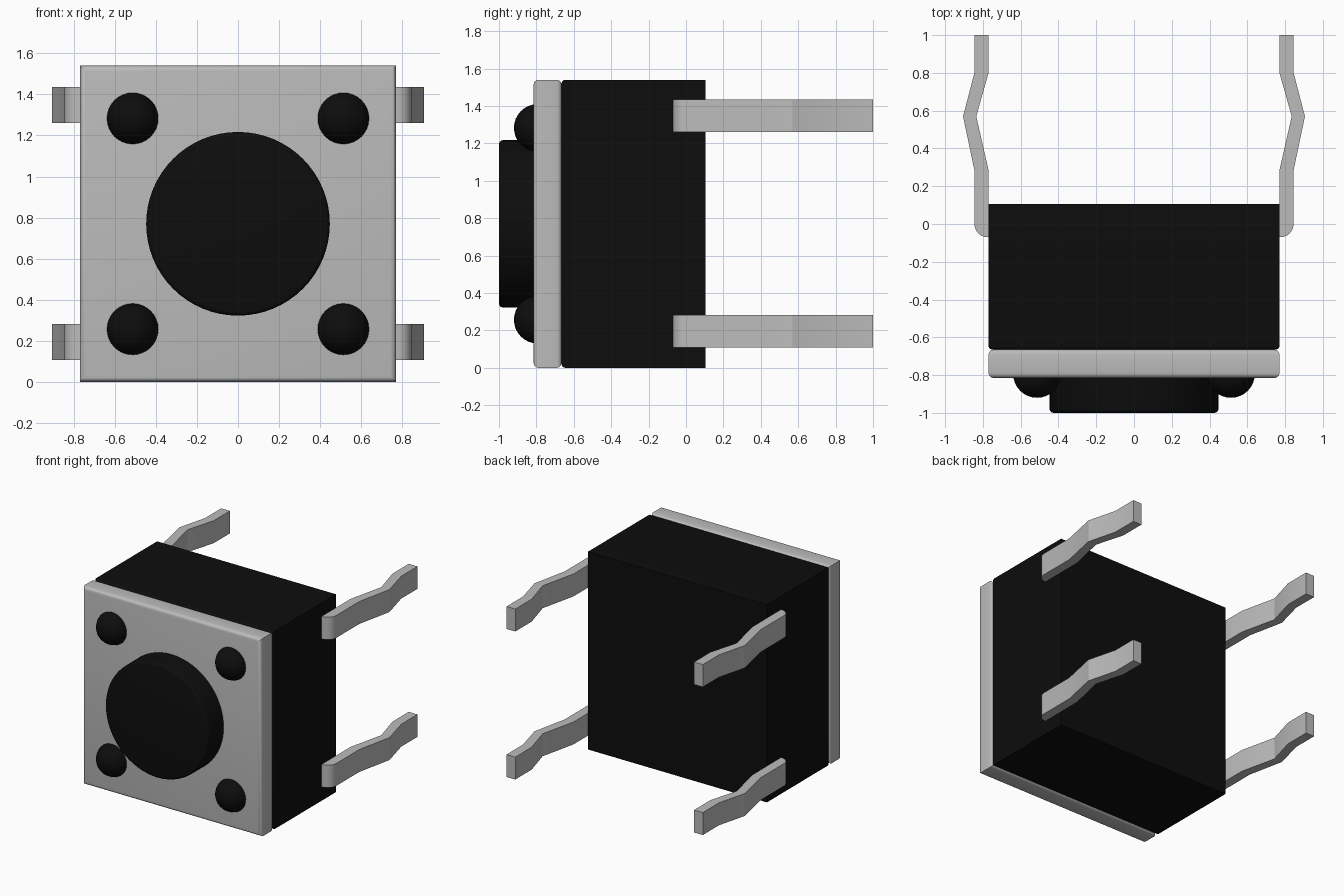
import bpy, bmesh, math
from mathutils import Matrix

cube = bpy.data.objects.get("Cube")
if cube:
    bpy.data.objects.remove(cube, do_unlink=True)


def material(name, value):
    m = bpy.data.materials.new(name)
    m.use_nodes = True
    col = (value, value, value, 1)
    m.diffuse_color = col
    m.node_tree.nodes["Principled BSDF"].inputs["Base Color"].default_value = col
    return m


BLACK = material("black plastic", 0.004)
METAL = material("light grey metal", 0.5)


def finish(bm, name, mat, angle=35):
    bmesh.ops.recalc_face_normals(bm, faces=bm.faces[:])
    me = bpy.data.meshes.new(name)
    bm.to_mesh(me)
    bm.free()
    me.materials.append(mat)
    ob = bpy.data.objects.new(name, me)
    bpy.context.collection.objects.link(ob)
    bpy.ops.object.select_all(action='DESELECT')
    ob.select_set(True)
    bpy.context.view_layer.objects.active = ob
    bpy.ops.object.shade_smooth_by_angle(angle=math.radians(angle))
    return ob


def round_rims(bm, ys, radius, segments=4):
    """Bevel the edges lying in the given y planes."""
    edges = [e for e in bm.edges
             if any(all(abs(v.co.y - y) < 1e-4 for v in e.verts) for y in ys)]
    bmesh.ops.bevel(bm, geom=edges, offset=radius, segments=segments,
                    profile=0.5, affect='EDGES')


def block(name, mat, half, y0, y1, rims, radius):
    """Square block, centred at z = half, with rounded rims at chosen ends."""
    bm = bmesh.new()
    bmesh.ops.create_cube(bm, size=1, matrix=Matrix.Translation((0, (y0 + y1) / 2, half))
                          @ Matrix.Diagonal((2 * half, y1 - y0, 2 * half, 1)))
    round_rims(bm, rims, radius)
    return finish(bm, name, mat)


# Housing and front cover plate
HALF = 0.77
block("housing", BLACK, HALF, -0.665, 0.105, [-0.665], 0.02)
block("cover_plate", METAL, HALF, -0.815, -0.665, [-0.815, -0.665], 0.027)

# Round push button
bm = bmesh.new()
bmesh.ops.create_cone(bm, cap_ends=True, segments=64, radius1=0.447, radius2=0.447, depth=0.3,
                      matrix=Matrix.Translation((0, -0.85, HALF)) @ Matrix.Rotation(math.pi / 2, 4, 'X'))
round_rims(bm, [-1.0], 0.02, 3)
finish(bm, "push_button", BLACK)

# Domed rivets in the four corners
for side, sx in (("left", 1), ("right", -1)):
    for level, sz in (("upper", 1), ("lower", -1)):
        bm = bmesh.new()
        bmesh.ops.create_uvsphere(bm, u_segments=32, v_segments=16, radius=0.127,
                                  matrix=Matrix.Translation((0.513 * sx, -0.793, HALF + 0.513 * sz))
                                  @ Matrix.Rotation(math.pi / 2, 4, 'X'))
        finish(bm, f"rivet_{level}_{side}", BLACK)

# Kinked terminal legs: outline in the xy plane, extruded in z
R = 0.07
outline = [(0.845 - R + R * math.cos(a), R * math.sin(a))
           for a in [-math.pi / 2 * (1 - i / 6) for i in range(7)]]
outline += [(0.845, 0.285), (0.905, 0.57), (0.845, 0.80), (0.845, 1.0),
            (0.77, 1.0), (0.77, 0.80), (0.835, 0.57), (0.77, 0.285),
            (0.77, 0.0), (0.70, 0.0), (0.70, -R)]
for side, sx in (("left", 1), ("right", -1)):
    for level, z in (("upper", 1.26), ("lower", 0.108)):
        bm = bmesh.new()
        face = bm.faces.new([bm.verts.new((x * sx, y, z)) for x, y in outline])
        ext = bmesh.ops.extrude_face_region(bm, geom=[face])
        bmesh.ops.translate(bm, vec=(0, 0, 0.175),
                            verts=[g for g in ext["geom"] if isinstance(g, bmesh.types.BMVert)])
        finish(bm, f"leg_{level}_{side}", METAL, 18)
